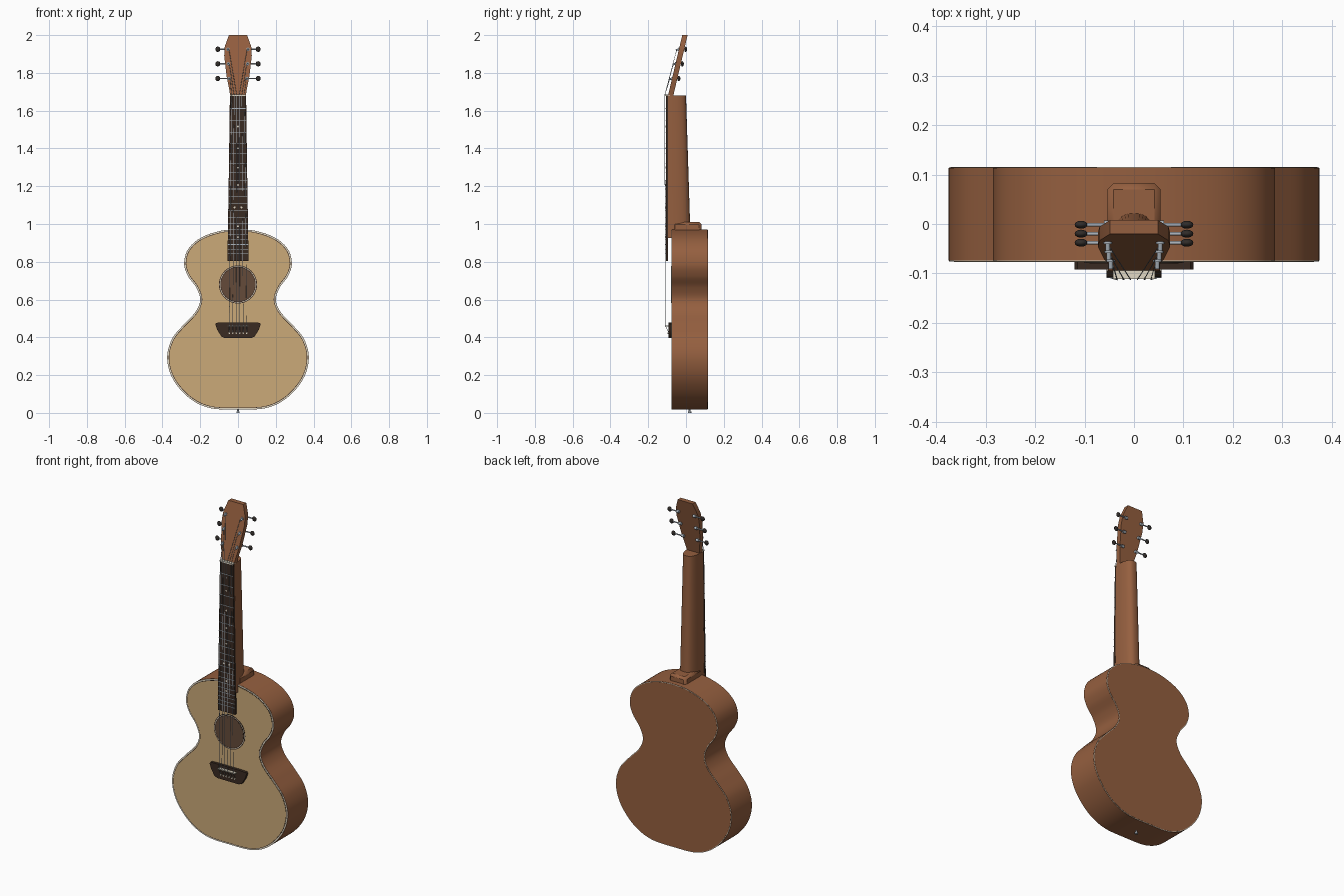
import bpy, bmesh, math
from mathutils import Vector

cube = bpy.data.objects.get("Cube")
if cube:
    bpy.data.objects.remove(cube, do_unlink=True)


def material(name, r, g, b):
    m = bpy.data.materials.new(name)
    m.use_nodes = True
    m.diffuse_color = (r, g, b, 1)
    m.node_tree.nodes["Principled BSDF"].inputs["Base Color"].default_value = (r, g, b, 1)
    return m


SPRUCE = material("pale spruce", .60, .40, .19)
BROWN = material("reddish brown wood", .30, .115, .05)
EBONY = material("dark wood", .042, .024, .016)
HOLE = material("sound hole brown", .13, .07, .042)
CREAM = material("cream binding", .75, .69, .56)
SILVER = material("silver metal", .42, .47, .52)
BLACK = material("black button", .03, .025, .022)


def finish(bm, name, mat, smooth=True):
    bmesh.ops.recalc_face_normals(bm, faces=bm.faces)
    mesh = bpy.data.meshes.new(name)
    bm.to_mesh(mesh)
    bm.free()
    ob = bpy.data.objects.new(name, mesh)
    bpy.context.collection.objects.link(ob)
    mesh.materials.append(mat)
    if smooth:
        bpy.ops.object.select_all(action='DESELECT')
        ob.select_set(True)
        bpy.context.view_layer.objects.active = ob
        bpy.ops.object.shade_smooth_by_angle(angle=math.radians(35))
    return ob


def loft(name, rings, mat):
    """Skin closed rings of points and cap both ends."""
    bm = bmesh.new()
    loops = [[bm.verts.new(p) for p in ring] for ring in rings]
    n = len(loops[0])
    for a, b in zip(loops, loops[1:]):
        for i in range(n):
            j = (i + 1) % n
            bm.faces.new((a[i], a[j], b[j], b[i]))
    bm.faces.new(loops[0])
    bm.faces.new(loops[-1])
    return finish(bm, name, mat)


def mirrored(half):
    """Close a right-hand outline across x = 0."""
    return half + [(-x, z) for x, z in reversed(half) if x > 1e-5]


def plate(name, outline, y0, y1, mat, slope=0, base=0):
    """Extrude an x-z outline in y, optionally leaning back with height."""
    return loft(name, [[(x, y + slope * (z - base), z) for x, z in outline]
                       for y in (y0, y1)], mat)


def box(name, x, y0, y1, z0, z1, mat):
    return plate(name, [(-x, z0), (x, z0), (x, z1), (-x, z1)], y0, y1, mat)


def rod(name, a, b, r, mat, sides=12):
    a, b = Vector(a), Vector(b)
    d = b - a
    bm = bmesh.new()
    rot = d.to_track_quat('Z', 'Y').to_matrix().to_4x4()
    rot.translation = (a + b) / 2
    bmesh.ops.create_cone(bm, cap_ends=True, segments=sides, radius1=r, radius2=r,
                          depth=d.length, matrix=rot)
    return finish(bm, name, mat)


def spline(points, steps=8):
    """Catmull-Rom through a half outline, with mirrored ends."""
    p = [Vector(q) for q in points]
    p = [Vector((-p[1].x, p[1].y))] + p + [Vector((-p[-2].x, p[-2].y))]
    out = []
    for a, b, c, d in zip(p, p[1:], p[2:], p[3:]):
        for s in range(steps):
            t = s / steps
            q = (2*b + (c-a)*t + (2*a-5*b+4*c-d)*t*t + (3*b-a-3*c+d)*t**3) / 2
            out.append((max(q.x, 0), q.y))
    return out + [tuple(points[-1])]


def inset(outline, dist):
    out = []
    for i, p in enumerate(outline):
        a, b = Vector(outline[i - 1]), Vector(outline[(i + 1) % len(outline)])
        t = (b - a).normalized()
        out.append((p[0] - t.y * dist, p[1] + t.x * dist))
    return out


# Body: sides, binding, top and back
body = mirrored(spline([(0, .018), (.15, .026), (.26, .08), (.345, .18), (.375, .29),
                        (.35, .39), (.29, .465), (.225, .535), (.2, .6), (.222, .665),
                        (.265, .725), (.285, .79), (.265, .865), (.2, .925),
                        (.1, .962), (0, .972)]))
plate("body_sides", body, -.074, .113, BROWN)
plate("front_binding", inset(body, .001), -.0755, -.073, CREAM)
plate("purfling", inset(body, .008), -.0762, -.073, EBONY)
plate("soundboard", inset(body, .011), -.077, -.073, SPRUCE)
plate("back_binding", inset(body, .001), .112, .1145, CREAM)
plate("back_panel", inset(body, .004), .112, .1155, BROWN)

# Sound hole with rosette rings
for name, r, y, mat in (("rosette_outer", .101, -.078, EBONY), ("rosette_ring", .097, -.0785, CREAM),
                        ("rosette_inner", .094, -.079, EBONY), ("sound_hole", .09, -.0795, HOLE)):
    rod(name, (0, -.074, .68), (0, y, .68), r, mat, 48)

# Neck with rounded back, heel block
NUT, SADDLE = 1.68, .46


def neck_ring(z, half, back):
    front = -.095
    pts = []
    for i in range(25):
        a = math.pi * i / 24
        c, s = math.cos(a), math.sin(a)
        pts.append((math.copysign(abs(c) ** .75, c) * half, front + (back - front) * s ** .75, z))
    return pts


loft("neck", [neck_ring(.925, .053, .024), neck_ring(NUT, .043, 0)], BROWN)
heel = box("heel", .054, -.07, .083, .9, 1.01, BROWN)
bevel = heel.modifiers.new("bevel", 'BEVEL')
bevel.width, bevel.segments, bevel.limit_method = .013, 1, 'ANGLE'


# Fretboard, frets, position dots and nut
def board_half(z):
    return .056 - (z - .805) / (NUT - .805) * .014


plate("fretboard", [(-.056, .805), (.056, .805), (.042, NUT), (-.042, NUT)], -.107, -.094, EBONY)


def fret_height(n):
    return SADDLE + (NUT - SADDLE) * 2 ** (-n / 12)


for n in range(1, 21):
    z = fret_height(n)
    box(f"fret_{n}", board_half(z), -.1095, -.106, z - .0015, z + .0015, SILVER)
for n in (3, 5, 7, 9, 12, 15, 17):
    z = fret_height(n - .5)
    for x in ((-.018, .018) if n == 12 else (0,)):
        rod(f"dot_{n}", (x, -.106, z), (x, -.1078, z), .005, CREAM, 16)
box("nut", .042, -.111, -.085, NUT - .002, NUT + .006, CREAM)

# Headstock leaning back
SLOPE = .235


def head_front(z):
    return -.095 + SLOPE * (z - NUT)


plate("headstock", mirrored([(.041, 1.675), (.046, 1.71), (.06, 1.78), (.073, 1.89),
                             (.07, 1.94), (.048, 2.0)]), -.095, -.067, BROWN, SLOPE, NUT)

# Tuners: post, housing, shaft and button on each side
POSTS = ((.047, 1.77), (.051, 1.848), (.053, 1.925))
for side, label in ((1, "left"), (-1, "right")):
    for k, (px, z) in enumerate(POSTS):
        x, y = side * px, head_front(z)
        sy = y + .036
        rod(f"{label}_post_{k}", (x, y - .016, z - .004), (x, y + .03, z + .006), .005, SILVER)
        rod(f"{label}_bushing_{k}", (x, y - .003, z), (x, y + .002, z), .009, SILVER)
        rod(f"{label}_housing_{k}", (x - .008 * side, sy, z), (x + .008 * side, sy, z), .008, SILVER)
        rod(f"{label}_shaft_{k}", (x, sy, z), (side * .1, sy, z), .0035, SILVER)
        bm = bmesh.new()
        bmesh.ops.create_uvsphere(bm, u_segments=16, v_segments=10, radius=1)
        bmesh.ops.scale(bm, vec=(.013, .008, .014), verts=bm.verts)
        bmesh.ops.translate(bm, vec=(side * .107, sy, z), verts=bm.verts)
        finish(bm, f"{label}_button_{k}", BLACK)

# Bridge and saddle
plate("bridge", mirrored([(.07, .396), (.088, .404), (.11, .44), (.12, .47), (.114, .477),
                          (.06, .479)]), -.092, -.075, EBONY)
box("saddle", .056, -.108, -.09, SADDLE - .003, SADDLE + .003, CREAM)

# Strings with bridge pins, running over saddle and nut to the posts
for i in range(6):
    u = (i - 2.5) / 2.5
    side = 1 if u > 0 else -1
    px, pz = POSTS[i if i < 3 else 5 - i]
    path = [(u * .046, -.091, .425), (u * .046, -.109, SADDLE), (u * .034, -.1125, NUT + .003),
            (side * (px - .005), head_front(pz) - .011, pz)]
    for k, (a, b) in enumerate(zip(path, path[1:])):
        rod(f"string_{i}_{k}", a, b, .0014 - .0001 * i, SILVER, 6)
    rod(f"bridge_pin_{i}", (u * .046, -.09, .422), (u * .046, -.097, .422), .004, CREAM)

# End pin at the base
rod("end_pin", (0, .019, .022), (0, .019, .006), .005, SILVER)
rod("end_pin_cap", (0, .019, .007), (0, .019, 0), .009, SILVER)
